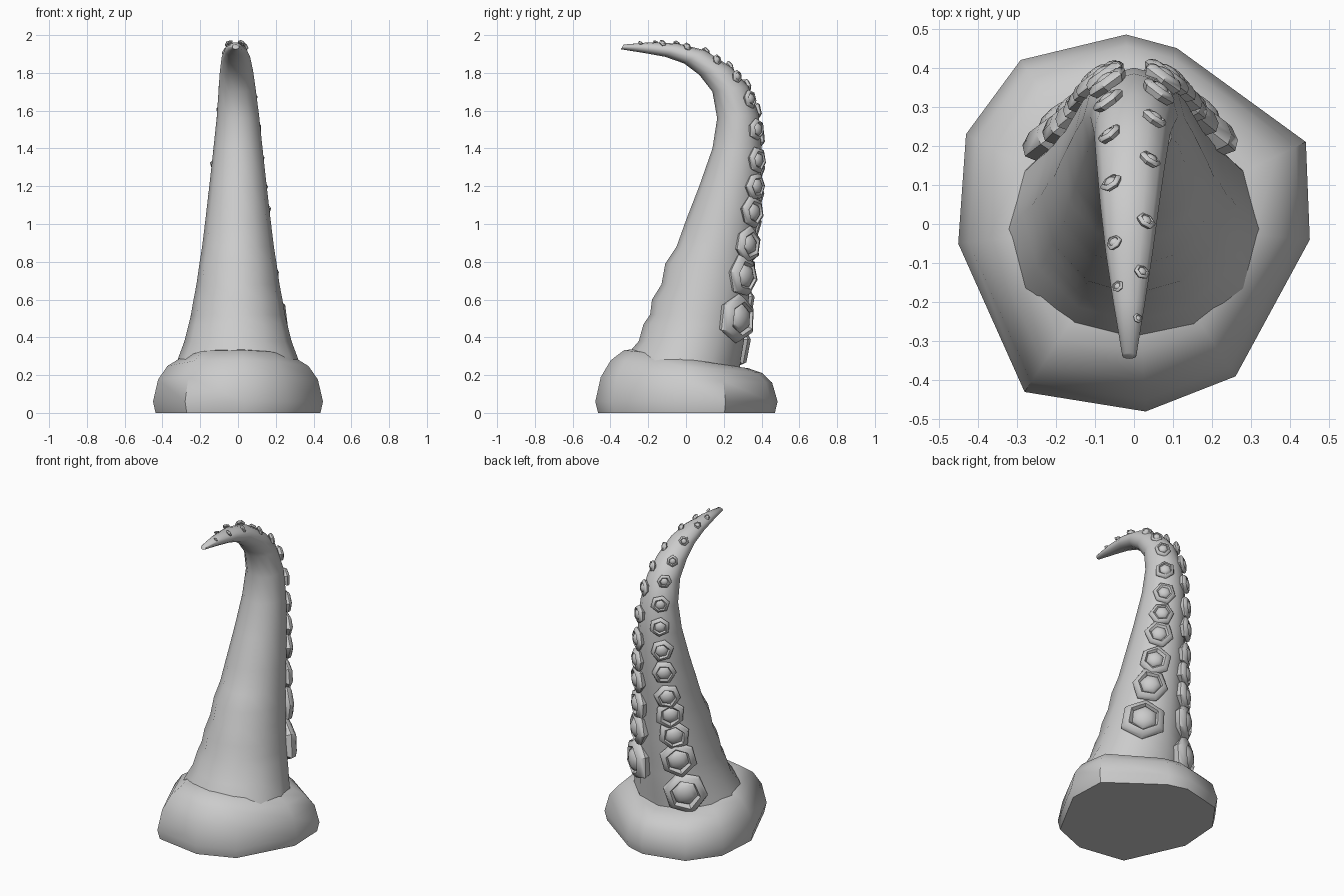
import bpy, bmesh, math, random
from mathutils import Vector

if "Cube" in bpy.data.objects:
    bpy.data.objects.remove(bpy.data.objects["Cube"])

random.seed(4)


def make_object(name, rings, angle):
    """Skin a list of equal-length rings and cap both ends."""
    bm = bmesh.new()
    loops = [[bm.verts.new(p) for p in ring] for ring in rings]
    n = len(loops[0])
    for a, b in zip(loops, loops[1:]):
        for i in range(n):
            j = (i + 1) % n
            bm.faces.new((a[i], a[j], b[j], b[i]))
    bm.faces.new(loops[0][::-1])
    bm.faces.new(loops[-1])
    bmesh.ops.recalc_face_normals(bm, faces=bm.faces)
    me = bpy.data.meshes.new(name)
    bm.to_mesh(me)
    bm.free()
    ob = bpy.data.objects.new(name, me)
    bpy.context.collection.objects.link(ob)
    bpy.ops.object.select_all(action='DESELECT')
    ob.select_set(True)
    bpy.context.view_layer.objects.active = ob
    bpy.ops.object.shade_smooth_by_angle(angle=math.radians(angle))
    return ob


# Base: irregular rounded foot, its top sloping down to the back
outline = [(-.02, .485), (.11, .45), (.44, .21), (.45, -.04), (.26, -.39),
           (.03, -.48), (-.28, -.43), (-.45, -.05), (-.43, .23), (-.29, .42)]
base_rings = []
for s, z, tilt in [(.97, 0, 0), (1, .06, 0), (.94, .175, .03),
                   (.83, .245, .07), (.68, .285, .1), (.5, .29, .1)]:
    base_rings.append([(x * s, y * s, z - tilt * y) for x, y in outline])
make_object("base", base_rings, 50)

# Tentacle: front point (y, z), back point (y, z), half width
sections = [
    (-.33, .22, .28, .20, .34), (-.31, .31, .29, .28, .315),
    (-.25, .38, .305, .37, .285), (-.225, .47, .315, .46, .262),
    (-.19, .52, .32, .51, .25), (-.18, .60, .33, .58, .237),
    (-.13, .68, .34, .68, .22), (-.11, .79, .35, .78, .205),
    (-.05, .88, .36, .88, .19), (0, 1.02, .375, 1.0, .174),
    (.07, 1.2, .395, 1.2, .152), (.14, 1.4, .40, 1.4, .13),
    (.165, 1.56, .385, 1.58, .112), (.14, 1.70, .33, 1.73, .098),
    (.07, 1.79, .24, 1.83, .088), (-.01, 1.85, .10, 1.92, .075),
    (-.11, 1.885, -.04, 1.955, .06), (-.22, 1.905, -.19, 1.962, .04),
    (-.345, 1.925, -.33, 1.95, .018)]
SIDES = 12


def surface(sec, a):
    """Point and outward normal on a section; angle 0 is the back."""
    fy, fz, by, bz, w = sec
    front, back = Vector((0, fy, fz)), Vector((0, by, bz))
    d = (back - front) / 2
    r = d.length
    p = (front + back) / 2 + d * math.cos(a) + Vector((w * math.sin(a), 0, 0))
    p.x -= .012 * max(0, bz - 1.6) / .35
    nrm = Vector((math.sin(a) / w, 0, 0)) + d / r * (math.cos(a) / r)
    return p, nrm.normalized()


make_object("tentacle", [[surface(s, math.tau * i / SIDES)[0] for i in range(SIDES)]
                         for s in sections], 60)


def section_at(key):
    """Interpolate a section by its distance along the back (z - y)."""
    for a, b in zip(sections, sections[1:]):
        ka, kb = a[3] - a[2], b[3] - b[2]
        if key <= kb:
            t = (key - ka) / (kb - ka)
            return [u + (v - u) * t for u, v in zip(a, b)]
    return sections[-1]


# Suckers: six-sided cups with a domed centre, profile (radius, height)
cup = [(.8, -.35), (1, -.05), (.92, .14), (.68, .26), (.56, .12),
       (.5, .22), (.32, .34), (.08, .38)]


def sucker(name, key, r, side):
    p, n = surface(section_at(key), side * math.radians(36))
    u = n.cross(Vector((0, 0, 1)))
    if u.length < .2:
        u = n.cross(Vector((0, 1, 0)))
    u.normalize()
    v = n.cross(u)
    p = p + n * .008
    spin = random.uniform(0, math.tau)
    wobble = [random.uniform(.92, 1.1) for _ in range(6)]
    rings = []
    for cr, ch in cup:
        ring = []
        for i in range(6):
            a = spin + math.tau * i / 6
            k = r * cr * (wobble[i] if cr > .6 else 1)
            ring.append(p + (u * math.cos(a) + v * math.sin(a)) * k + n * ch * r)
        rings.append(ring)
    make_object(name, rings, 45)


# Two staggered rows: (position along the back, radius)
right_row = [(.18, .14), (.38, .113), (.53, .095), (.68, .085), (.805, .074),
             (.94, .068), (1.11, .062), (1.31, .05), (1.5, .037), (1.70, .031),
             (1.93, .026), (2.08, .021), (2.2, .013)]
left_row = [(.06, .14), (.25, .118), (.395, .1), (.52, .09), (.625, .083),
            (.77, .078), (.91, .07), (1.065, .062), (1.22, .054), (1.4, .042),
            (1.59, .035), (1.8, .03), (2.0, .023), (2.12, .016)]
for label, side, row in (("right", 1, right_row), ("left", -1, left_row)):
    for i, (key, r) in enumerate(row):
        sucker(f"sucker_{label}_{i + 1}", key, r, side)
